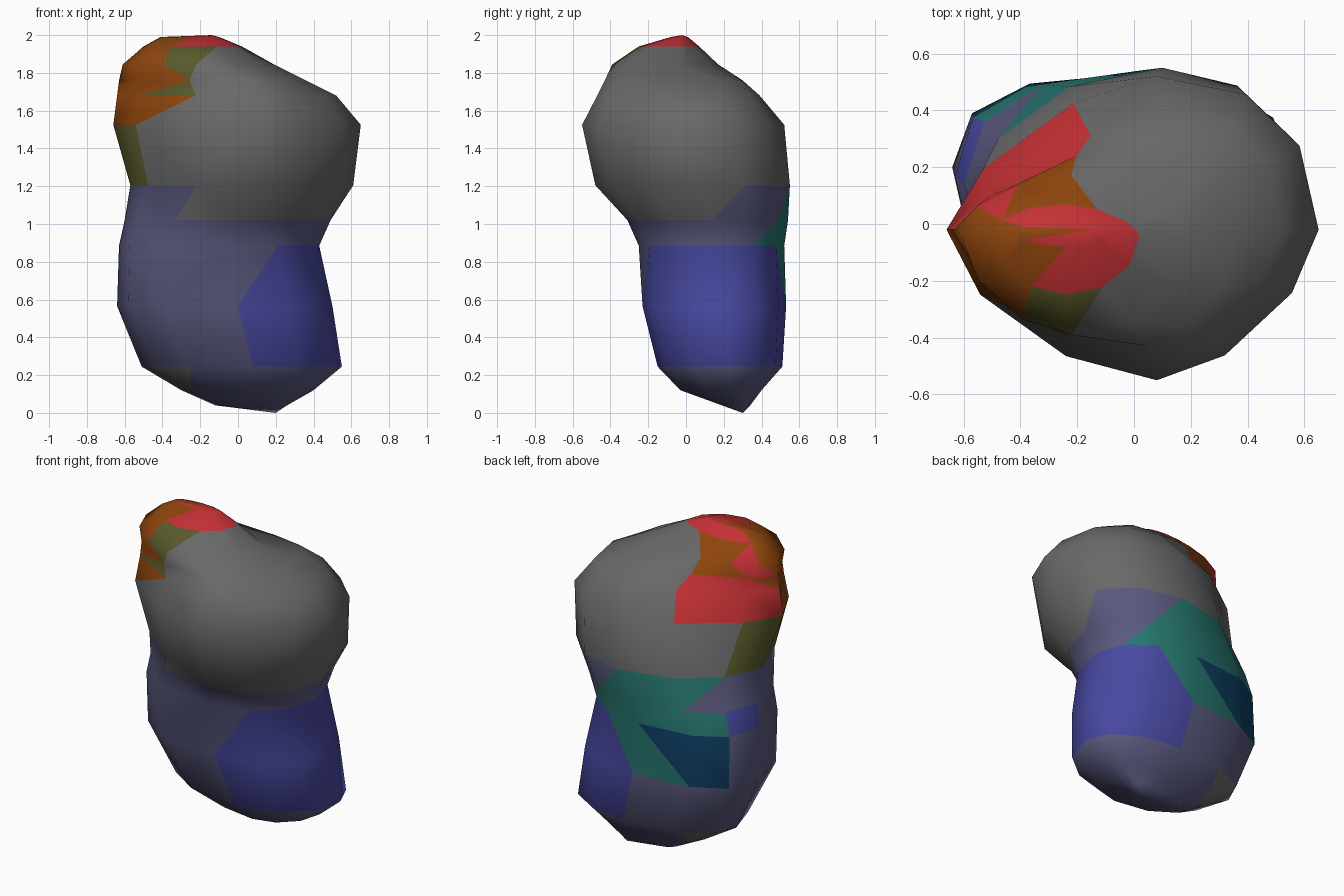
import bpy, bmesh, math

if "Cube" in bpy.data.objects:
    bpy.data.objects.remove(bpy.data.objects["Cube"])

SIDES = 12

# Lopsided sections: z, left, right, front, back, centre x, centre y,
# then roundness of the back-right, back-left, front-left, front-right quarters
SECTIONS = [
    (0.04, -0.12, 0.26, 0.19, 0.34, 0.15, 0.28, 2, 2, 2, 2),
    (0.12, -0.30, 0.40, -0.03, 0.40, 0.12, 0.24, 2, 2.1, 2.1, 2),
    (0.245, -0.51, 0.55, -0.15, 0.51, 0.08, 0.23, 2.1, 2.3, 2.4, 2.1),
    (0.565, -0.64, 0.50, -0.23, 0.53, 0.00, 0.20, 2.2, 2.5, 2.9, 2.2),
    (0.885, -0.63, 0.43, -0.25, 0.52, -0.03, 0.17, 2.2, 2.6, 2.9, 2.2),
    (1.02, -0.60, 0.49, -0.31, 0.54, 0.02, 0.14, 2.1, 2.3, 2.4, 2.0),
    (1.205, -0.57, 0.61, -0.48, 0.55, 0.10, 0.06, 2.1, 1.95, 1.9, 1.75),
    (1.525, -0.66, 0.65, -0.55, 0.52, 0.08, -0.02, 2.3, 1.5, 1.65, 1.6),
    (1.68, -0.64, 0.52, -0.47, 0.39, 0.12, -0.02, 2.5, 1.35, 1.75, 1.6),
    (1.76, -0.63, 0.36, -0.43, 0.30, 0.05, -0.02, 2.9, 1.4, 1.75, 1.8),
    (1.845, -0.61, 0.19, -0.39, 0.17, -0.22, -0.04, 1.4, 1.9, 1.7, 2),
    (1.94, -0.50, 0.02, -0.25, 0.07, -0.24, -0.04, 1.6, 2, 1.8, 2),
    (1.99, -0.41, -0.10, -0.08, 0.01, -0.24, -0.03, 2, 2, 2, 2),
]

COLOURS = {
    "grey": (0.14, 0.14, 0.14), "slate": (0.10, 0.10, 0.21),
    "blue": (0.065, 0.065, 0.36), "teal": (0.02, 0.18, 0.16),
    "navy": (0.005, 0.05, 0.13), "olive": (0.10, 0.10, 0.025),
    "orange": (0.28, 0.06, 0.004), "red": (0.55, 0.03, 0.035),
}
NAMES = list(COLOURS)


def bend(v, n):
    return math.copysign(abs(v) ** (2 / n), v) if abs(v) > 1e-6 else 0.0


def section(z, x0, x1, y0, y1, cx, cy, *roundness):
    pts = []
    for k in range(SIDES):
        a = 2 * math.pi * k / SIDES
        n = roundness[4 * k // SIDES]
        c, s = bend(math.cos(a), n), bend(math.sin(a), n)
        pts.append((cx + c * (x1 - cx if c > 0 else cx - x0),
                    cy + s * (y1 - cy if s > 0 else cy - y0), z))
    return pts


def patch(p):
    """Colour of the patch at a face centre."""
    x, y, z = p
    # Warm patches on the raised knob
    if z > 1.93:
        return "red" if x > -0.3 or y > 0 else "orange"
    if z > 1.525 and x < -0.15:
        if y > 0.02:
            return "orange" if z > 1.76 and x > -0.42 else "red"
        if x < -0.36:
            return "orange"
        return "olive" if z > 1.6 else "grey"
    if 1.2 < z < 1.525 and x < -0.48:
        return "olive"
    if z > 1.205:
        return "grey"
    # Cool patches on the lower body
    if z > 1.02:
        if y > 0.4:
            return "teal" if -0.4 < x < 0.2 else "slate"
        return "slate" if x < -0.2 or y > 0.2 else "grey"
    if z > 0.885:
        if y > 0.4:
            return "teal"
        return "blue" if x < -0.4 and y > 0.1 else "slate"
    if z > 0.565:
        if x > 0.1:
            return "blue"
        if y > 0.4:
            return "teal" if x > -0.2 else "navy"
        return "slate"
    if x < -0.3 and z < 0.3:
        return "grey"
    if z > 0.245 and x > -0.05:
        return "blue"
    return "slate"


# Body: one closed skin lofted through the sections
bm = bmesh.new()
rings = [[bm.verts.new(p) for p in section(*s)] for s in SECTIONS]
for low, high in zip(rings, rings[1:]):
    for k in range(SIDES):
        n = (k + 1) % SIDES
        bm.faces.new((low[k], low[n], high[n], high[k]))
foot = bm.verts.new((0.20, 0.30, 0.0))
crown = bm.verts.new((-0.14, -0.02, 2.0))
for k in range(SIDES):
    n = (k + 1) % SIDES
    bm.faces.new((rings[0][n], rings[0][k], foot))
    bm.faces.new((rings[-1][k], rings[-1][n], crown))
bmesh.ops.triangulate(bm, faces=bm.faces[:])
bmesh.ops.recalc_face_normals(bm, faces=bm.faces[:])
for f in bm.faces:
    f.material_index = NAMES.index(patch(f.calc_center_median()))

mesh = bpy.data.meshes.new("blob_body")
bm.to_mesh(mesh)
bm.free()
for name, rgb in COLOURS.items():
    mat = bpy.data.materials.new(name)
    mat.diffuse_color = (*rgb, 1)
    mat.use_nodes = True
    mat.node_tree.nodes["Principled BSDF"].inputs["Base Color"].default_value = mat.diffuse_color
    mesh.materials.append(mat)
body = bpy.data.objects.new("blob_body", mesh)
bpy.context.collection.objects.link(body)

# Soft shading over the faceted skin
bpy.context.view_layer.objects.active = body
body.select_set(True)
bpy.ops.object.shade_smooth_by_angle(angle=math.radians(60))
